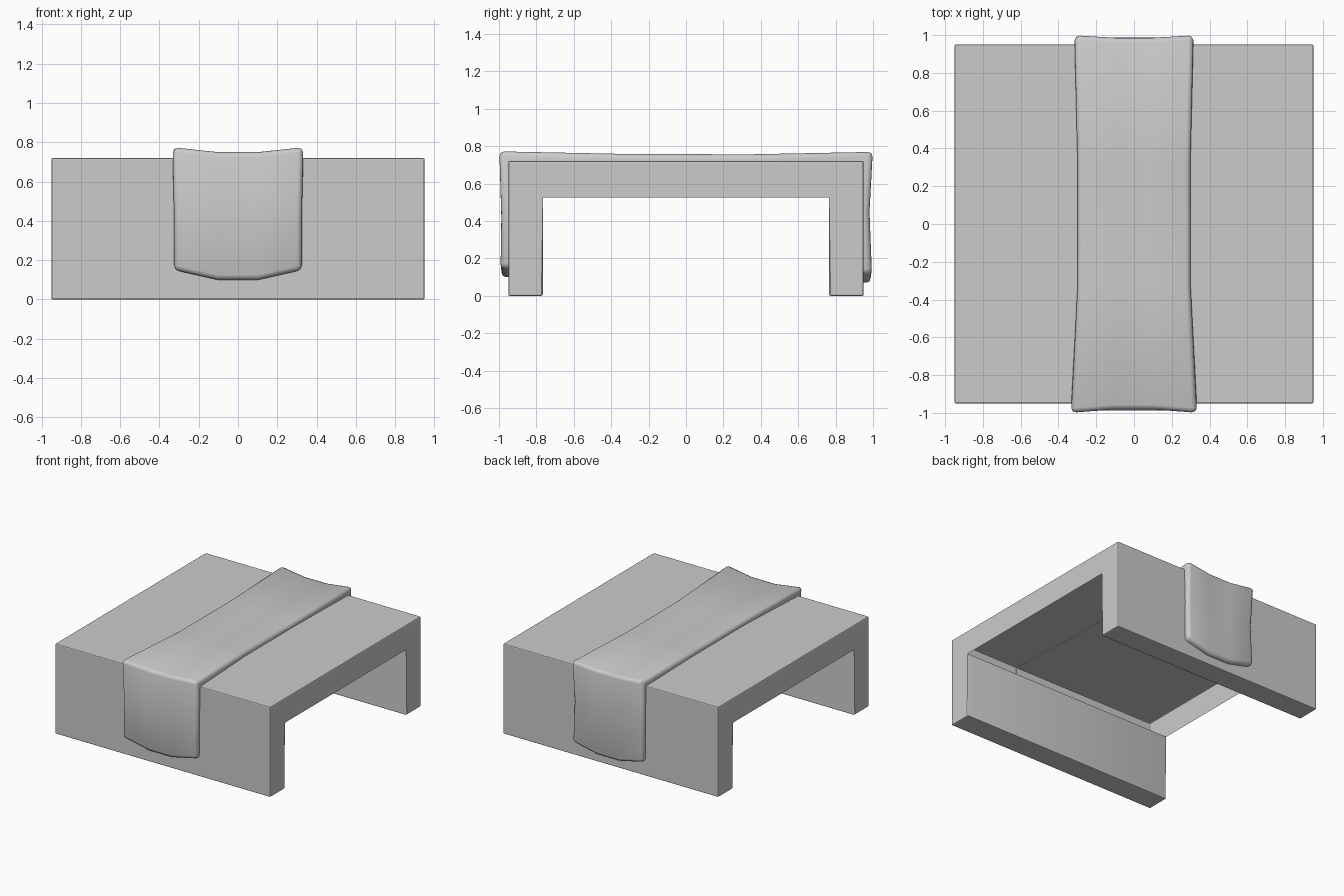
import bpy, bmesh

if "Cube" in bpy.data.objects:
    bpy.data.objects.remove(bpy.data.objects["Cube"])


def finish(bm, name, angle):
    me = bpy.data.meshes.new(name)
    bm.to_mesh(me)
    bm.free()
    ob = bpy.data.objects.new(name, me)
    bpy.context.collection.objects.link(ob)
    bpy.ops.object.select_all(action='DESELECT')
    bpy.context.view_layer.objects.active = ob
    ob.select_set(True)
    bpy.ops.object.shade_smooth_by_angle(angle=angle)
    return ob


# Table body: U-shaped profile extruded along x, softly bevelled
profile = [(-.95, 0), (-.95, .72), (.95, .72), (.95, 0),
           (.765, 0), (.765, .525), (-.765, .525), (-.765, 0)]
bm = bmesh.new()
face = bm.faces.new([bm.verts.new((-.95, y, z)) for y, z in profile])
ext = bmesh.ops.extrude_face_region(bm, geom=[face])
new = [v for v in ext['geom'] if isinstance(v, bmesh.types.BMVert)]
bmesh.ops.translate(bm, verts=new, vec=(1.9, 0, 0))
bmesh.ops.recalc_face_normals(bm, faces=bm.faces)
convex = [e for e in bm.edges
          if not all(abs(v.co.z - .525) < .01 and abs(v.co.y) < .8 for v in e.verts)]
bmesh.ops.bevel(bm, geom=convex, offset=.008, segments=2, profile=.5, affect='EDGES')
# The body is a hollow shell: the underside of the top is open
under = [f for f in bm.faces if f.normal.z < -.9 and f.calc_center_median().z > .4
         and f.calc_area() > 1]
bmesh.ops.delete(bm, geom=under, context='FACES_ONLY')
finish(bm, "table_body", .3)

# Cloth runner: stations along the drape
# (edge y, z), (centre y, z), (inner y, z), half width
stations = [
    ((-.992, .15), (-.987, .10), (-.945, .15), .325),
    ((-.988, .42), (-.982, .42), (-.945, .42), .325),
    ((-1.0, .775), (-.982, .75), (-.945, .715), .332),
    ((-.33, .76), (-.33, .747), (-.33, .715), .299),
    ((.33, .758), (.33, .747), (.33, .715), .299),
    ((1.0, .772), (.987, .75), (.945, .715), .314),
    ((.982, .45), (.975, .45), (.945, .45), .306),
    ((.995, .12), (.988, .07), (.945, .12), .31),
]
cols = (-1, -.32, .32, 1)
bm = bmesh.new()
outer, inner = [], []
for i, (edge, mid, back, w) in enumerate(stations):
    drop = edge[1] - mid[1] if i in (0, 7) else 0
    outer.append([bm.verts.new((c * w, *(edge if abs(c) == 1 else mid))) for c in cols])
    inner.append([bm.verts.new((c * w, back[0], back[1] - (0 if abs(c) == 1 else drop)))
                  for c in cols])
n, m = len(stations), len(cols)
for g in (outer, inner):
    for i in range(n - 1):
        for j in range(m - 1):
            bm.faces.new((g[i][j], g[i][j + 1], g[i + 1][j + 1], g[i + 1][j]))
rim = ([(i, 0) for i in range(n)] + [(n - 1, j) for j in range(1, m)]
       + [(i, m - 1) for i in range(n - 2, -1, -1)] + [(0, j) for j in range(m - 2, 0, -1)])
for (a, b), (c, d) in zip(rim, rim[1:] + rim[:1]):
    bm.faces.new((outer[a][b], outer[c][d], inner[c][d], inner[a][b]))
bmesh.ops.recalc_face_normals(bm, faces=bm.faces)

# Round the outer rim, the two fold lines and the four corners
soft = [bm.edges.get((outer[a][b], outer[c][d]))
        for (a, b), (c, d) in zip(rim, rim[1:] + rim[:1])]
soft += [bm.edges.get((outer[i][j], outer[i][j + 1])) for i in (2, 5) for j in range(m - 1)]
soft += [bm.edges.get((outer[i][j], inner[i][j])) for i in (0, n - 1) for j in (0, m - 1)]
bmesh.ops.bevel(bm, geom=soft, offset=.025, segments=2, profile=.5,
                affect='EDGES', clamp_overlap=True)
finish(bm, "cloth_runner", .9)
